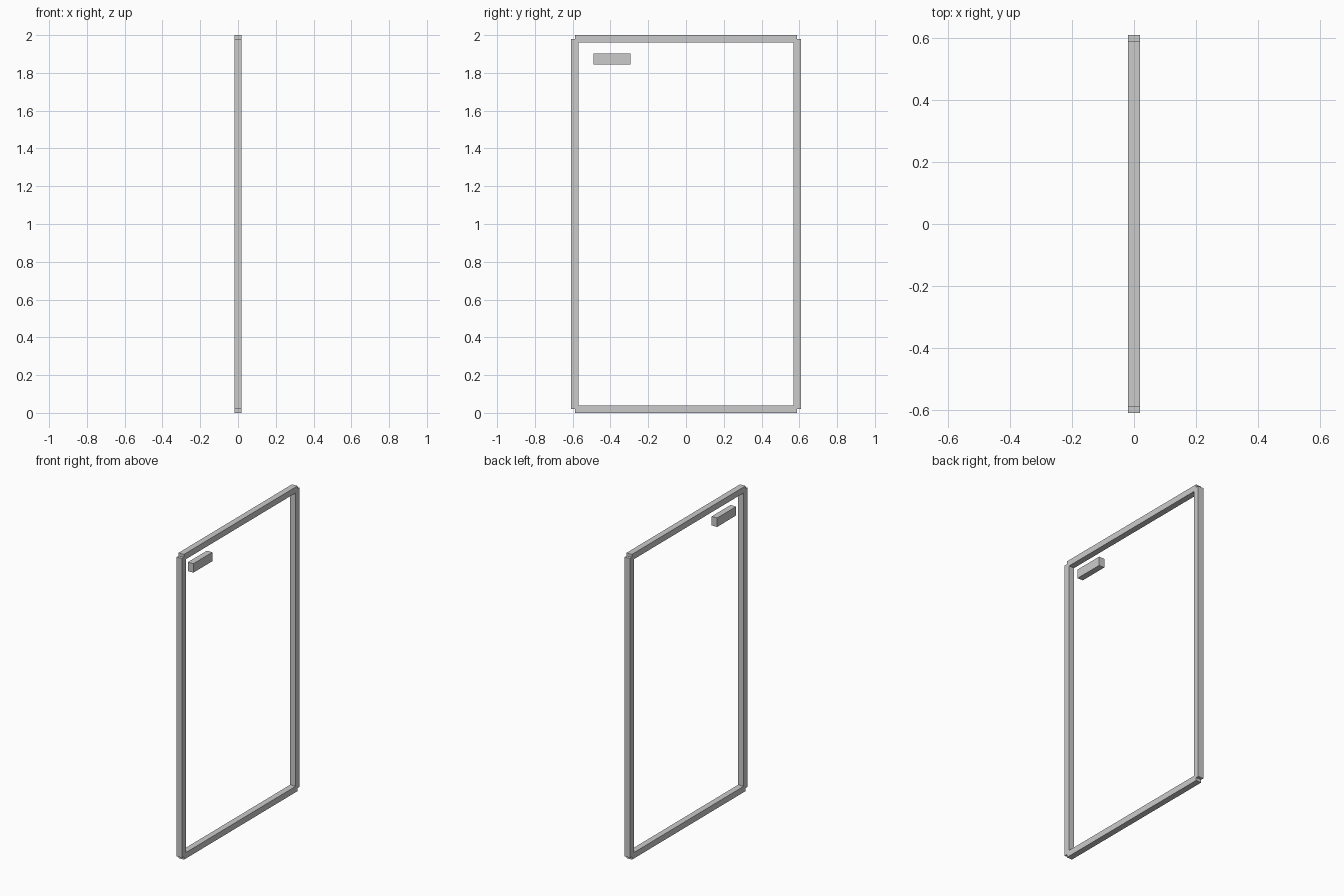
import bpy

if "Cube" in bpy.data.objects:
    bpy.data.objects.remove(bpy.data.objects["Cube"])

T = 0.0392            # bar thickness
HALF_Y = 0.588        # post centre line
TOP = 2.0 - T / 2     # upper rail centre line
LOW = T / 2           # lower rail centre line


def box(name, size, loc):
    bpy.ops.mesh.primitive_cube_add(size=1, location=loc)
    ob = bpy.context.object
    ob.name = name
    ob.scale = size
    bpy.ops.object.transform_apply(location=False, rotation=False, scale=True)
    return ob


# Upright posts, running between the rail centre lines
for side, y in (("left", -HALF_Y), ("right", HALF_Y)):
    box(f"{side}_post", (T, T, TOP - LOW), (0, y, 1.0))

# Rails, running between the post centre lines (leaves notched corners)
for side, z in (("bottom", LOW), ("top", TOP)):
    box(f"{side}_rail", (T, 2 * HALF_Y, T), (0, 0, z))

# Small block in the upper corner
box("corner_block", (T, 0.196, 0.0588), (0, -0.392, 1.8725))
